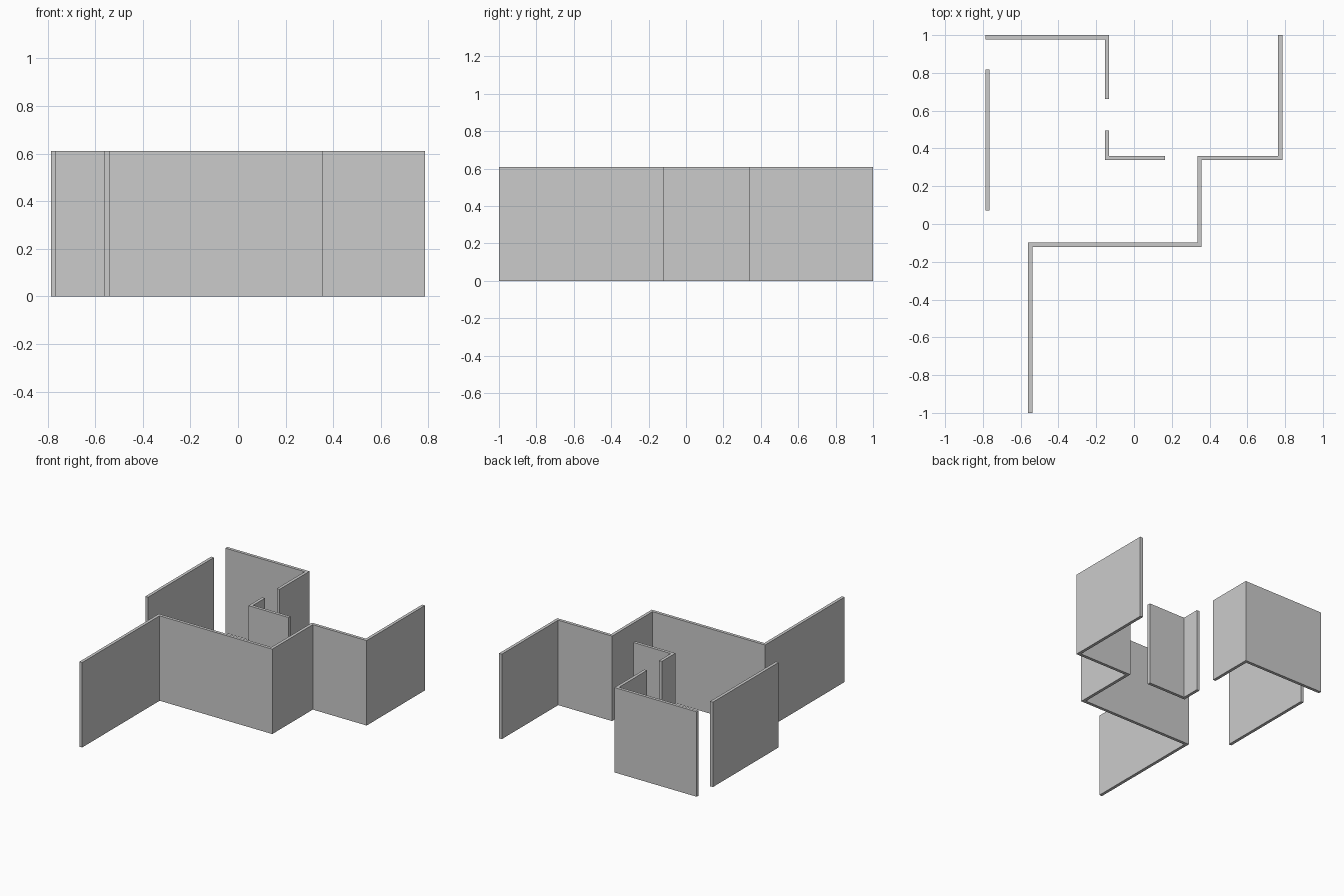
import bpy, bmesh
from mathutils import Vector

if "Cube" in bpy.data.objects:
    bpy.data.objects.remove(bpy.data.objects["Cube"])

HEIGHT = 0.61
HALF = 0.011  # half the wall thickness


def wall(name, path):
    """Extrude a mitred wall of constant thickness along a plan centreline."""
    pts = [Vector(p) for p in path]
    dirs = [(b - a).normalized() for a, b in zip(pts, pts[1:])]
    normals = [Vector((-d.y, d.x)) for d in dirs]
    left, right = [], []
    for i, p in enumerate(pts):
        if i == 0:
            off = normals[0]
        elif i == len(pts) - 1:
            off = normals[-1]
        else:
            off = normals[i - 1] + normals[i]  # right-angle mitre
        left.append(p + off * HALF)
        right.append(p - off * HALF)
    bm = bmesh.new()
    outline = [bm.verts.new((v.x, v.y, 0)) for v in left + right[::-1]]
    base = bm.faces.new(outline)
    new = bmesh.ops.extrude_face_region(bm, geom=[base], use_keep_orig=True)["geom"]
    bmesh.ops.translate(bm, vec=(0, 0, HEIGHT),
                        verts=[g for g in new if isinstance(g, bmesh.types.BMVert)])
    bmesh.ops.recalc_face_normals(bm, faces=bm.faces)
    mesh = bpy.data.meshes.new(name)
    bm.to_mesh(mesh)
    bm.free()
    bpy.context.collection.objects.link(bpy.data.objects.new(name, mesh))


# Long stepped outer wall
wall("stepped_wall", [(0.774, 1), (0.774, 0.35), (0.346, 0.35),
                      (0.346, -0.11), (-0.549, -0.11), (-0.549, -1)])
# Back corner wall
wall("back_corner_wall", [(-0.785, 0.989), (-0.143, 0.989), (-0.143, 0.662)])
# Inner corner wall between the two doorways
wall("inner_corner_wall", [(-0.143, 0.494), (-0.143, 0.35), (0.165, 0.35)])
# Free-standing left wall
wall("left_wall", [(-0.775, 0.817), (-0.775, 0.071)])
